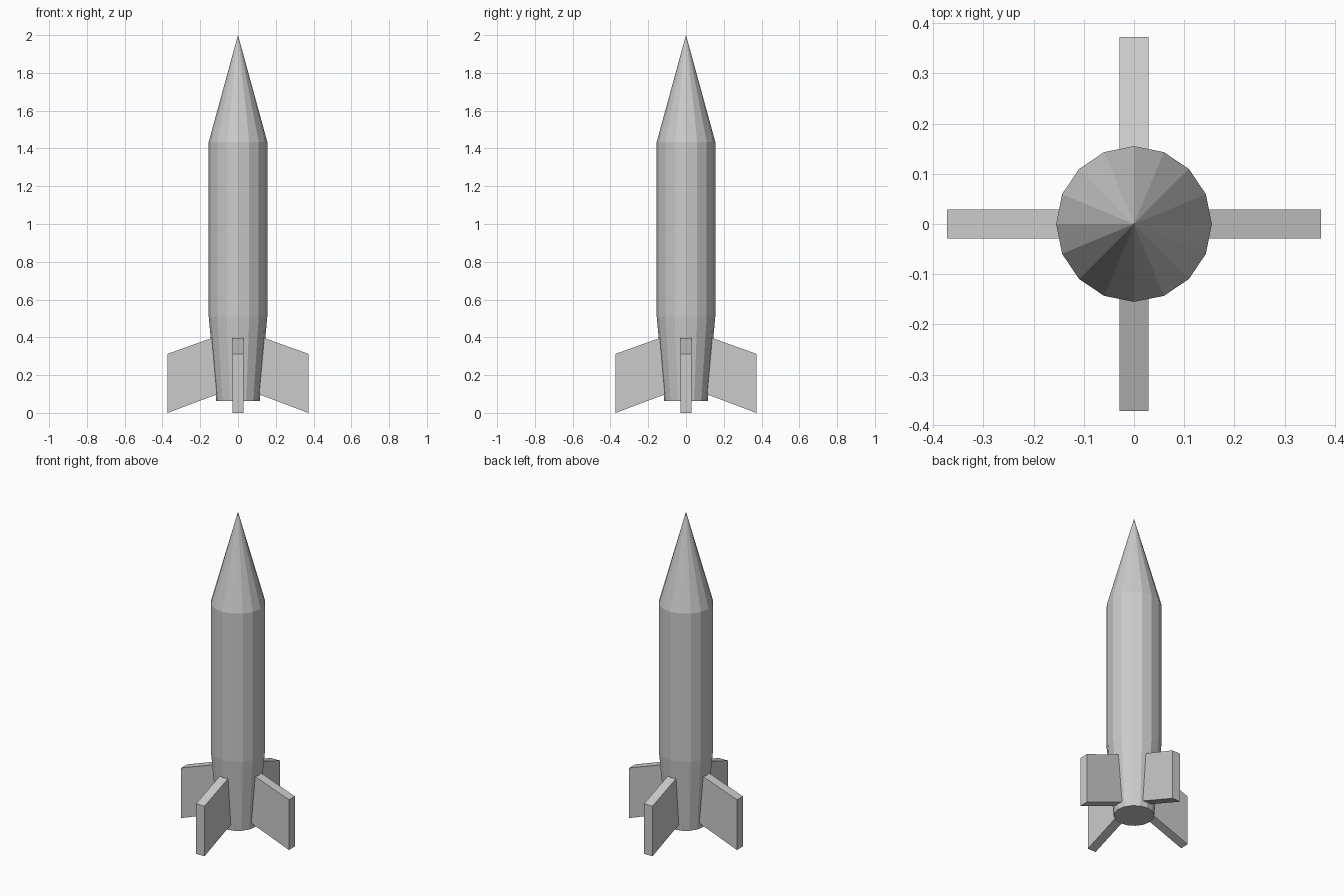
import bpy, bmesh
from math import pi, sin, cos

if "Cube" in bpy.data.objects:
    bpy.data.objects.remove(bpy.data.objects["Cube"])

SIDES = 16
HALF_T = 0.029


def make_object(name, bm):
    bmesh.ops.recalc_face_normals(bm, faces=bm.faces[:])
    mesh = bpy.data.meshes.new(name)
    bm.to_mesh(mesh)
    bm.free()
    obj = bpy.data.objects.new(name, mesh)
    bpy.context.collection.objects.link(obj)
    return obj


# Rocket body: tapered tail, straight tube and pointed nose
bm = bmesh.new()
profile = [(0.115, 0.062), (0.155, 0.51), (0.155, 1.435)]
rings = [[bm.verts.new((r * cos(2 * pi * i / SIDES), r * sin(2 * pi * i / SIDES), z))
          for i in range(SIDES)] for r, z in profile]
tip = bm.verts.new((0, 0, 2.0))
bm.faces.new(rings[0])
for i in range(SIDES):
    j = (i + 1) % SIDES
    for low, high in zip(rings, rings[1:]):
        bm.faces.new((low[i], low[j], high[j], high[i]))
    bm.faces.new((rings[-1][i], rings[-1][j], tip))
make_object("rocket_body", bm)

# Four swept fins, roots just sunk into the tail
fin_outline = [(0.107, 0.10), (0.372, 0.0), (0.372, 0.313), (0.134, 0.398)]
for k in range(4):
    bm = bmesh.new()
    face = bm.faces.new([bm.verts.new((x, -HALF_T, z)) for x, z in fin_outline])
    ext = bmesh.ops.extrude_face_region(bm, geom=[face], use_keep_orig=True)
    moved = [g for g in ext["geom"] if isinstance(g, bmesh.types.BMVert)]
    bmesh.ops.translate(bm, verts=moved, vec=(0, 2 * HALF_T, 0))
    fin = make_object(f"fin_{k + 1}", bm)
    fin.rotation_euler.z = k * pi / 2
